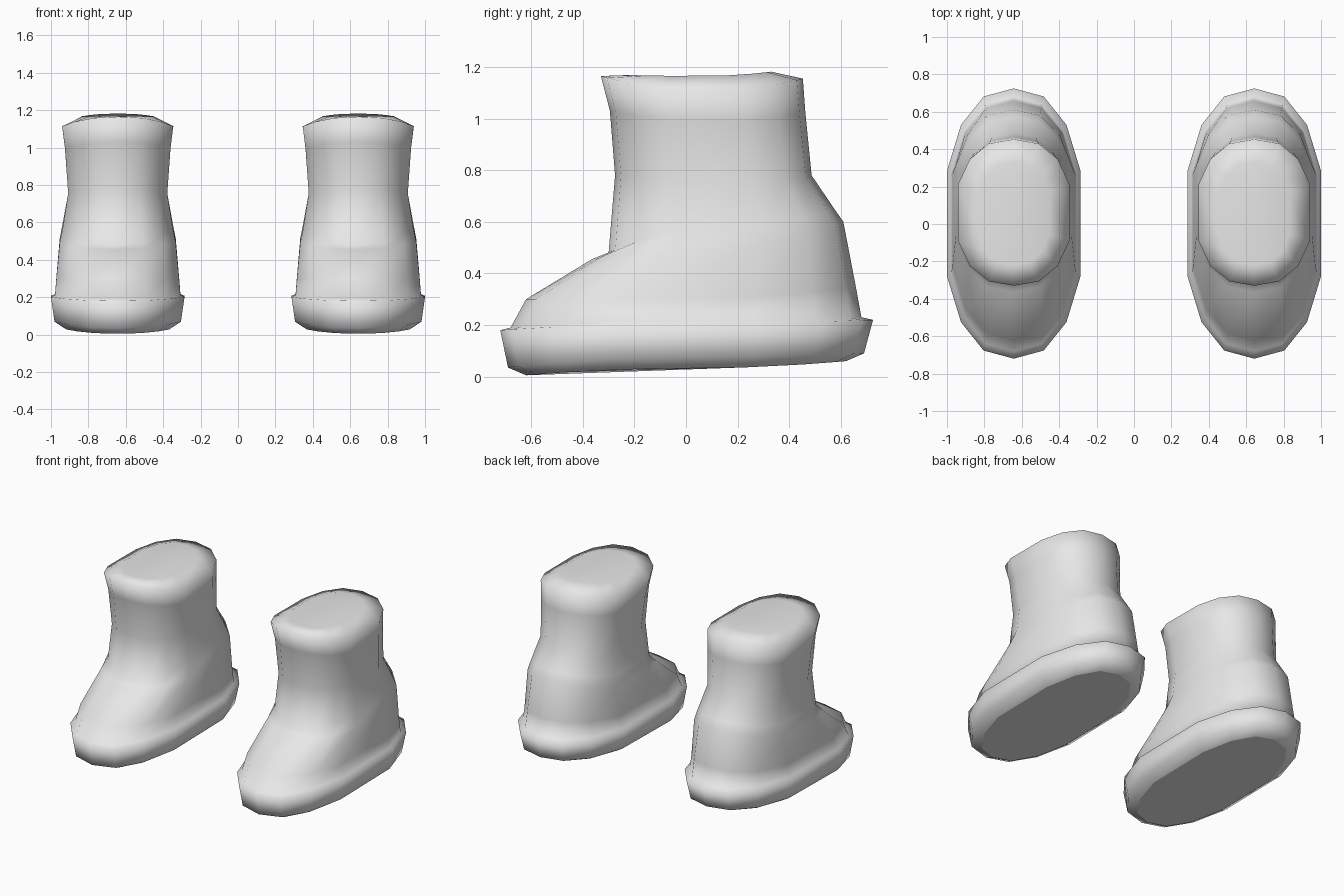
import bpy
import bmesh

cube = bpy.data.objects.get("Cube")
if cube:
    bpy.data.objects.remove(cube, do_unlink=True)

mat = bpy.data.materials.new("light_grey")
mat.use_nodes = True
GREY = (0.8, 0.8, 0.8, 1.0)
mat.diffuse_color = GREY
mat.node_tree.nodes["Principled BSDF"].inputs["Base Color"].default_value = GREY

# Half outline of a cross-section, from front centre to back centre
HALF = [(0, -1), (0.45, -0.94), (0.79, -0.73), (1, -0.39),
        (1, 0.39), (0.79, 0.73), (0.45, 0.94), (0, 1)]
OUTLINE = HALF + [(-u, v) for u, v in HALF[-2:0:-1]]

# Each level: half width, front y, back y, front z, side z, back z
LEVELS = [
    (0.275, -0.62, 0.62, 0.005, 0.032, 0.060),   # flat underside
    (0.338, -0.69, 0.69, 0.035, 0.075, 0.090),   # sole lower bevel
    (0.357, -0.72, 0.725, 0.180, 0.205, 0.220),  # sole lip
    (0.335, -0.68, 0.68, 0.190, 0.215, 0.230),   # foot base
    (0.328, -0.62, 0.658, 0.300, 0.300, 0.350),  # toe
    (0.310, -0.365, 0.61, 0.455, 0.500, 0.600),  # instep
    (0.295, -0.30, 0.575, 0.480, 0.580, 0.650),  # ankle fold
    (0.265, -0.275, 0.487, 0.780, 0.750, 0.780), # ankle
    (0.282, -0.295, 0.463, 1.030, 0.990, 1.020), # shaft
    (0.297, -0.33, 0.453, 1.165, 1.105, 1.155),  # rim
    (0.190, -0.22, 0.33, 1.169, 1.165, 1.182),   # domed top
]


def make_boot(name, cx):
    bm = bmesh.new()
    rings = []
    for width, fy, by, fz, sz, bz in LEVELS:
        ring = []
        for u, v in OUTLINE:
            y = (fy + by) / 2 + v * (by - fy) / 2
            end = fz if v < 0 else bz
            ring.append(bm.verts.new((cx + u * width, y, sz + (end - sz) * v * v)))
        rings.append(ring)
    n = len(OUTLINE)
    for a, b in zip(rings, rings[1:]):
        for i in range(n):
            j = (i + 1) % n
            bm.faces.new((a[i], a[j], b[j], b[i]))
    # Underside, and top closed with strips running across
    bm.faces.new(rings[0][::-1])
    top = rings[-1]
    h = n // 2
    for i in range(h):
        quad = [top[i], top[i + 1], top[(n - i - 1) % n], top[(n - i) % n]]
        bm.faces.new(list(dict.fromkeys(quad)))
    bmesh.ops.recalc_face_normals(bm, faces=bm.faces)
    for f in bm.faces:
        f.smooth = True
    # Crisp edge around the flat underside
    for i in range(n):
        bm.edges.get((rings[0][i], rings[0][(i + 1) % n])).smooth = False
    mesh = bpy.data.meshes.new(name)
    bm.to_mesh(mesh)
    bm.free()
    mesh.materials.append(mat)
    obj = bpy.data.objects.new(name, mesh)
    bpy.context.collection.objects.link(obj)


for side, cx in (("left", 0.643), ("right", -0.643)):
    make_boot(side + "_boot", cx)
